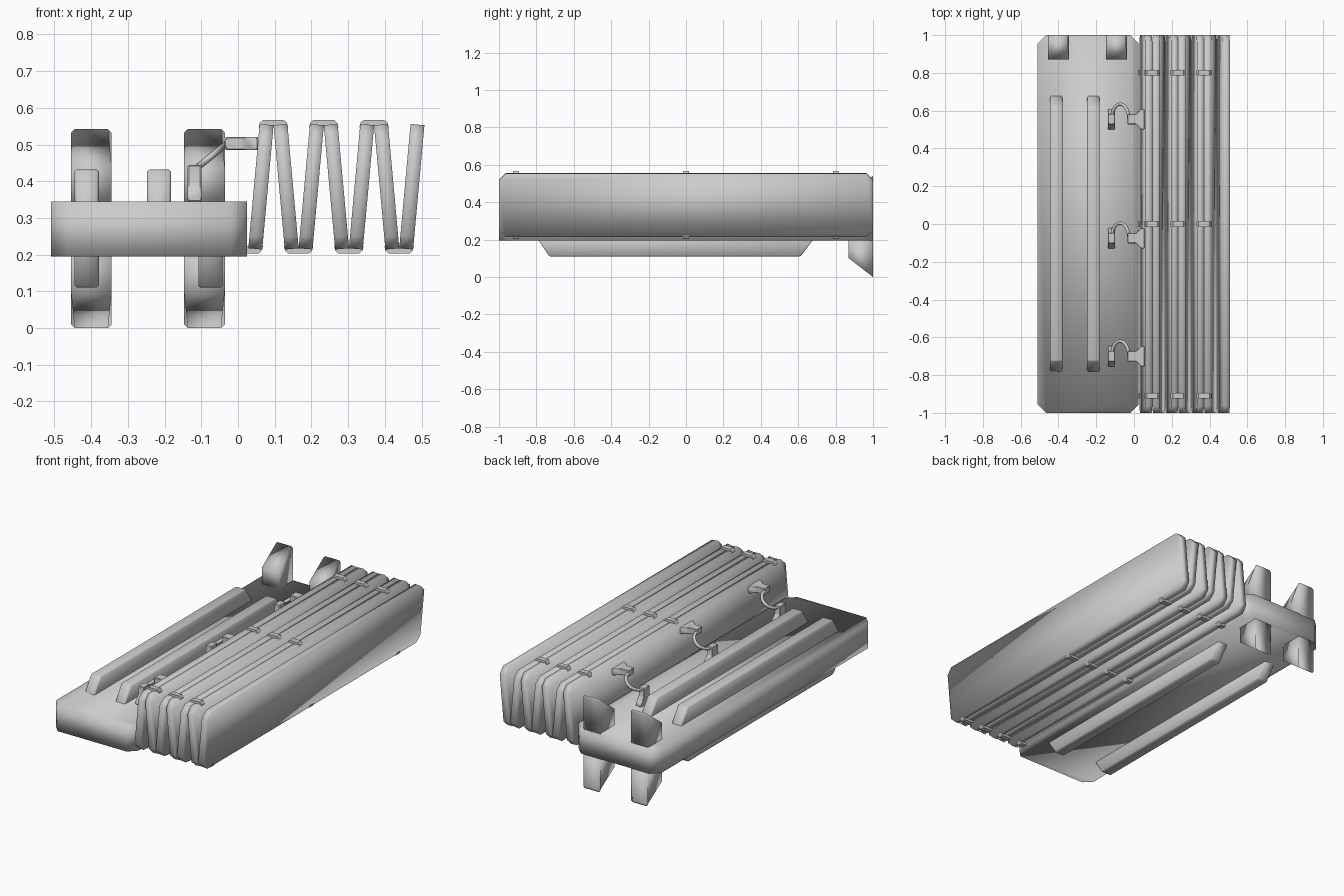
import bpy, bmesh, math
from mathutils import Vector, Matrix

if "Cube" in bpy.data.objects:
    bpy.data.objects.remove(bpy.data.objects["Cube"])

grey = bpy.data.materials.new("plain grey")
grey.diffuse_color = (0.6, 0.6, 0.6, 1)
grey.use_nodes = True
grey.node_tree.nodes["Principled BSDF"].inputs["Base Color"].default_value = grey.diffuse_color


def prism(name, outline, place, lo, hi, bevel=0.0, smooth=180):
    """Extrude a 2D outline from lo to hi; place(a, b, t) gives the 3D point."""
    bm = bmesh.new()
    ends = [[bm.verts.new(place(a, b, t)) for a, b in outline] for t in (lo, hi)]
    n = len(outline)
    bm.faces.new(ends[0])
    bm.faces.new(ends[1][::-1])
    for i in range(n):
        j = (i + 1) % n
        bm.faces.new((ends[0][j], ends[0][i], ends[1][i], ends[1][j]))
    bmesh.ops.recalc_face_normals(bm, faces=bm.faces)
    if bevel:
        bmesh.ops.bevel(bm, geom=bm.edges[:], offset=bevel, segments=1,
                        affect='EDGES', clamp_overlap=True)
    mesh = bpy.data.meshes.new(name)
    bm.to_mesh(mesh)
    bm.free()
    mesh.materials.append(grey)
    obj = bpy.data.objects.new(name, mesh)
    bpy.context.collection.objects.link(obj)
    finish(obj, smooth)
    return obj


def finish(obj, angle):
    bpy.ops.object.select_all(action='DESELECT')
    bpy.context.view_layer.objects.active = obj
    obj.select_set(True)
    if angle >= 180:
        bpy.ops.object.shade_smooth()
    else:
        bpy.ops.object.shade_smooth_by_angle(angle=math.radians(angle))


def clipped(a0, a1, b0, b1, c):
    """Rectangle with its four corners cut off."""
    return [(a0 + c, b0), (a1 - c, b0), (a1, b0 + c), (a1, b1 - c),
            (a1 - c, b1), (a0 + c, b1), (a0, b1 - c), (a0, b0 + c)]


def along_x(a, b, t): return (t, a, b)
def along_z(a, b, t): return (a, b, t)


# Base slab with cut corners
prism("base_slab", clipped(-0.51, 0.025, -1, 1, 0.045), along_z, 0.195, 0.345)

# Sloped-end rails above and below the slab
for x in (-0.445, -0.248):
    prism("top_rail", [(-0.785, 0.34), (0.68, 0.34), (0.615, 0.432), (-0.725, 0.432)],
          along_x, x, x + 0.066, 0.006, 50)
for x in (-0.445, -0.108):
    prism("bottom_rail", [(-0.79, 0.2), (0.68, 0.2), (0.612, 0.11), (-0.73, 0.11)],
          along_x, x, x + 0.066, 0.006, 50)

# Rear fins: tall wedges above and below
for x in (-0.455, -0.147):
    for name, root, mid, tip in (("upper_fin", 0.34, 0.44, 0.542),
                                 ("lower_fin", 0.2, 0.1, 0.0)):
        c = 0.01 if tip > root else -0.01
        # Taper the tip slightly so its corners look clipped
        fin = prism(name, [(0.87, root), (1, root), (1, tip - c), (1, tip),
                           (0.87, mid)], along_x, x, x + 0.111)
        for v in fin.data.vertices:
            if abs(v.co.z - tip) < 1e-4:
                v.co.x += 0.01 if v.co.x < x + 0.05 else -0.01

# Folded zigzag panels
PITCH, FIRST = 0.0685, 0.0625
lean = math.atan(0.031 / 0.34)
for k in range(7):
    p = prism("folded_panel", clipped(-1, 1, -0.17, 0.17, 0.035),
              along_x, -0.019, 0.019)
    p.rotation_euler.y = lean if k % 2 == 0 else -lean
    p.location = (FIRST + k * PITCH, 0, 0.385)

# Hinge clips over the folds
for y in (-0.91, 0, 0.8):
    for i in range(4):
        folds = [(0.028 + 0.137 * i, 0.215, -1)]
        if i < 3:
            folds.append((0.0965 + 0.137 * i, 0.555, 1))
        for x, z, s in folds:
            prism("hinge_clip", [(x - 0.04, z - 0.008 * s), (x + 0.04, z - 0.008 * s),
                                 (x + 0.037, z + 0.004 * s), (x + 0.028, z + 0.012 * s),
                                 (x - 0.028, z + 0.012 * s), (x - 0.037, z + 0.004 * s)],
                  lambda a, b, t: (a, t, b), y - 0.015, y + 0.015, 0, 40)

# Cable plugs (wide head, tapered neck) and arched cables
plug = [(-0.054, 0), (0.054, 0), (0.054, 0.018), (0.027, 0.045),
        (0.027, 0.09), (-0.027, 0.09), (-0.027, 0.045), (-0.054, 0.018)]
for y in (0.555, -0.075, -0.7):
    prism("panel_plug", plug, lambda a, b, t: (0.055 - b, y + a, t),
          0.485, 0.521, 0.003, 40)
    prism("base_plug", plug, lambda a, b, t: (t, y + a, 0.345 + b * 1.1),
          -0.137, -0.1, 0.003, 40)
    curve = bpy.data.curves.new("cable", 'CURVE')
    curve.dimensions = '3D'
    curve.bevel_depth = 0.009
    curve.bevel_resolution = 2
    curve.use_fill_caps = True
    line = curve.splines.new('POLY')
    line.points.add(12)
    for i, pt in enumerate(line.points):
        a = math.pi * i / 12
        u = 0.5 - 0.5 * math.cos(a)
        pt.co = (-0.118 + 0.09 * u, y + 0.005 + 0.075 * math.sin(a),
                 0.432 + 0.072 * u, 1)
    curve.materials.append(grey)
    cable = bpy.data.objects.new("cable", curve)
    bpy.context.collection.objects.link(cable)
